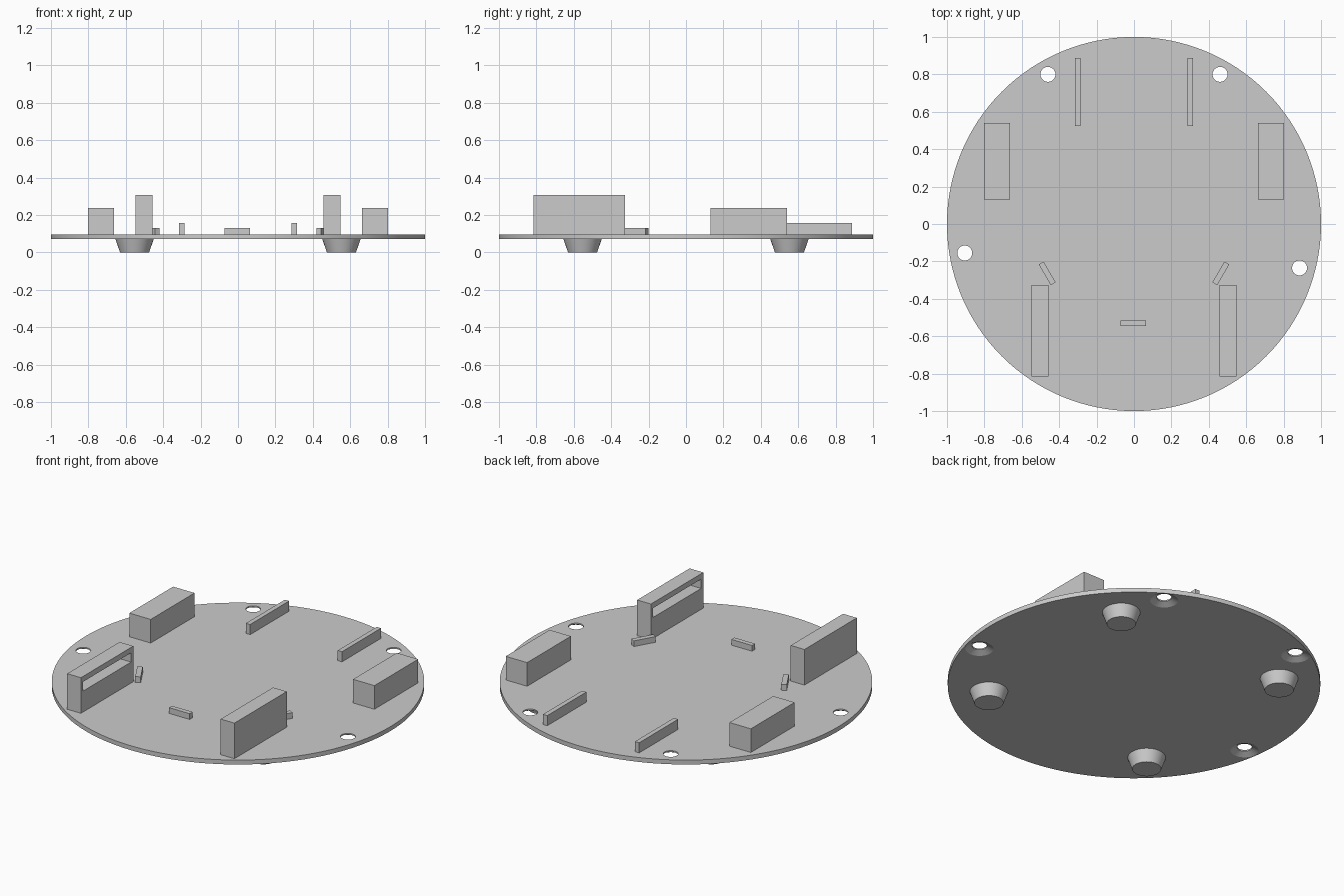
import bpy
import bmesh
import math
from mathutils import Matrix, Vector

if "Cube" in bpy.data.objects:
    bpy.data.objects.remove(bpy.data.objects["Cube"], do_unlink=True)

GREY = (0.6, 0.6, 0.6, 1.0)
grey = bpy.data.materials.new("plain grey")
grey.use_nodes = True
grey.diffuse_color = GREY
grey.node_tree.nodes["Principled BSDF"].inputs["Base Color"].default_value = GREY

BOTTOM, TOP = 0.07, 0.096  # plate faces


def finish(bm, name):
    bmesh.ops.recalc_face_normals(bm, faces=bm.faces)
    mesh = bpy.data.meshes.new(name)
    bm.to_mesh(mesh)
    bm.free()
    mesh.materials.append(grey)
    obj = bpy.data.objects.new(name, mesh)
    bpy.context.collection.objects.link(obj)
    return obj


def block(name, x, y, size_x, size_y, z0, z1, angle=0):
    bm = bmesh.new()
    bmesh.ops.create_cube(bm, size=1)
    bm.transform(Matrix.Diagonal((size_x, size_y, z1 - z0, 1)))
    bm.transform(Matrix.Rotation(angle, 4, 'Z'))
    bm.transform(Matrix.Translation((x, y, (z0 + z1) / 2)))
    return finish(bm, name)


def turned(name, x, y, profile, sides=64):
    """Closed solid stacked from (radius, z) rings."""
    bm = bmesh.new()
    rings = []
    for r, z in profile:
        rings.append([bm.verts.new((x + r * math.cos(a), y + r * math.sin(a), z))
                      for a in (math.tau * i / sides for i in range(sides))])
    for low, high in zip(rings, rings[1:]):
        for i in range(sides):
            j = (i + 1) % sides
            bm.faces.new((low[i], low[j], high[j], high[i]))
    bm.faces.new(rings[0])
    bm.faces.new(rings[-1])
    return finish(bm, name)


def select_only(obj):
    bpy.ops.object.select_all(action='DESELECT')
    obj.select_set(True)
    bpy.context.view_layer.objects.active = obj


def smooth(obj):
    select_only(obj)
    bpy.ops.object.shade_smooth_by_angle(angle=math.radians(20))


def cut(obj, cutter):
    select_only(obj)
    mod = obj.modifiers.new("cut", 'BOOLEAN')
    mod.operation = 'DIFFERENCE'
    mod.solver = 'EXACT'
    mod.object = cutter
    bpy.ops.object.modifier_apply(modifier=mod.name)
    bpy.data.objects.remove(cutter, do_unlink=True)


# Round plate with countersunk screw holes
plate = turned("base_plate", 0, 0, [(1, BOTTOM), (1, TOP)], 128)
for x, y in [(-0.46, 0.80), (0.46, 0.80), (-0.905, -0.155), (0.885, -0.235)]:
    cut(plate, turned("hole_cutter", x, y,
                      [(0.09, BOTTOM - 0.01), (0.075, BOTTOM),
                       (0.04, BOTTOM + 0.018), (0.04, TOP + 0.02)], 48))
smooth(plate)

# Tapered feet
for side, sx in (("left", 1), ("right", -1)):
    for end, sy in (("front", -1), ("rear", 1)):
        smooth(turned(f"{end}_{side}_foot", sx * 0.553, sy * 0.553,
                      [(0.078, 0), (0.102, BOTTOM)]))

# Blocks mirrored on both sides
for side, s in (("left", 1), ("right", -1)):
    holder = block(f"{side}_slotted_block", s * 0.503, -0.571, 0.09, 0.49, TOP, 0.307)
    # Blind slot facing the middle
    cut(holder, block("slot_cutter", s * 0.478, -0.571, 0.10, 0.45, 0.22, 0.275))
    block(f"{side}_rear_block", s * 0.733, 0.335, 0.14, 0.41, TOP, 0.236)
    block(f"{side}_rail", s * 0.301, 0.706, 0.028, 0.365, TOP, 0.156)
    block(f"{side}_angled_tab", s * 0.464, -0.264, 0.03, 0.128, TOP, 0.13,
          angle=-s * math.radians(30))

# Small tab at the front
block("front_tab", -0.003, -0.531, 0.136, 0.028, TOP, 0.13)
